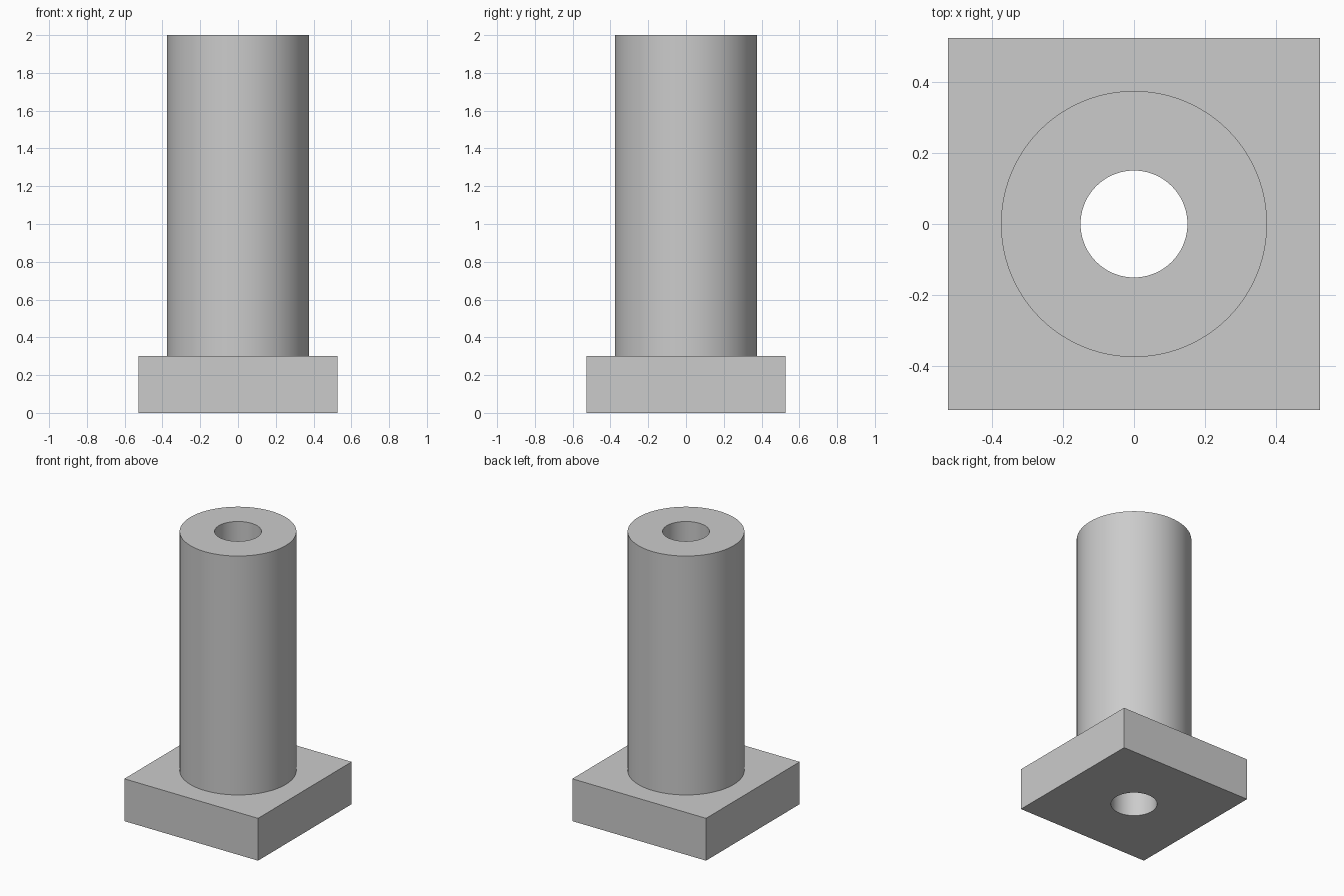
import bpy
import math

cube = bpy.data.objects.get("Cube")
if cube:
    bpy.data.objects.remove(cube, do_unlink=True)

HEIGHT = 2.0
BASE_WIDTH = 1.052
BASE_HEIGHT = 0.301
COLUMN_RADIUS = 0.376
BORE_RADIUS = 0.151
SIDES = 96

grey = bpy.data.materials.new("plain grey")
grey.use_nodes = True
colour = (0.6, 0.6, 0.6, 1.0)
grey.diffuse_color = colour
grey.node_tree.nodes["Principled BSDF"].inputs["Base Color"].default_value = colour


def cylinder(name, radius, bottom, top):
    bpy.ops.mesh.primitive_cylinder_add(
        vertices=SIDES, radius=radius, depth=top - bottom,
        location=(0, 0, (bottom + top) / 2))
    obj = bpy.context.object
    obj.name = name
    obj.data.materials.append(grey)
    return obj


def combine(target, tool, operation):
    """Apply a boolean to the target and discard the tool."""
    tool.hide_render = True
    mod = target.modifiers.new(operation.lower(), 'BOOLEAN')
    mod.operation = operation
    mod.solver = 'EXACT'
    mod.object = tool
    bpy.ops.object.select_all(action='DESELECT')
    target.select_set(True)
    bpy.context.view_layer.objects.active = target
    bpy.ops.object.modifier_apply(modifier=mod.name)
    bpy.data.objects.remove(tool, do_unlink=True)


# Square base plate
bpy.ops.mesh.primitive_cube_add(size=1, location=(0, 0, BASE_HEIGHT / 2))
body = bpy.context.object
body.name = "flanged_sleeve"
body.scale = (BASE_WIDTH, BASE_WIDTH, BASE_HEIGHT)
bpy.ops.object.transform_apply(location=True, rotation=False, scale=True)
body.data.materials.append(grey)

# Round column, sunk into the plate and fused with it
combine(body, cylinder("column", COLUMN_RADIUS, BASE_HEIGHT / 2, HEIGHT), 'UNION')

# Bore running right through
combine(body, cylinder("bore_cutter", BORE_RADIUS, -0.1, HEIGHT + 0.1), 'DIFFERENCE')

# Smooth round walls, crisp edges
bpy.ops.object.shade_smooth_by_angle(angle=math.radians(30))
